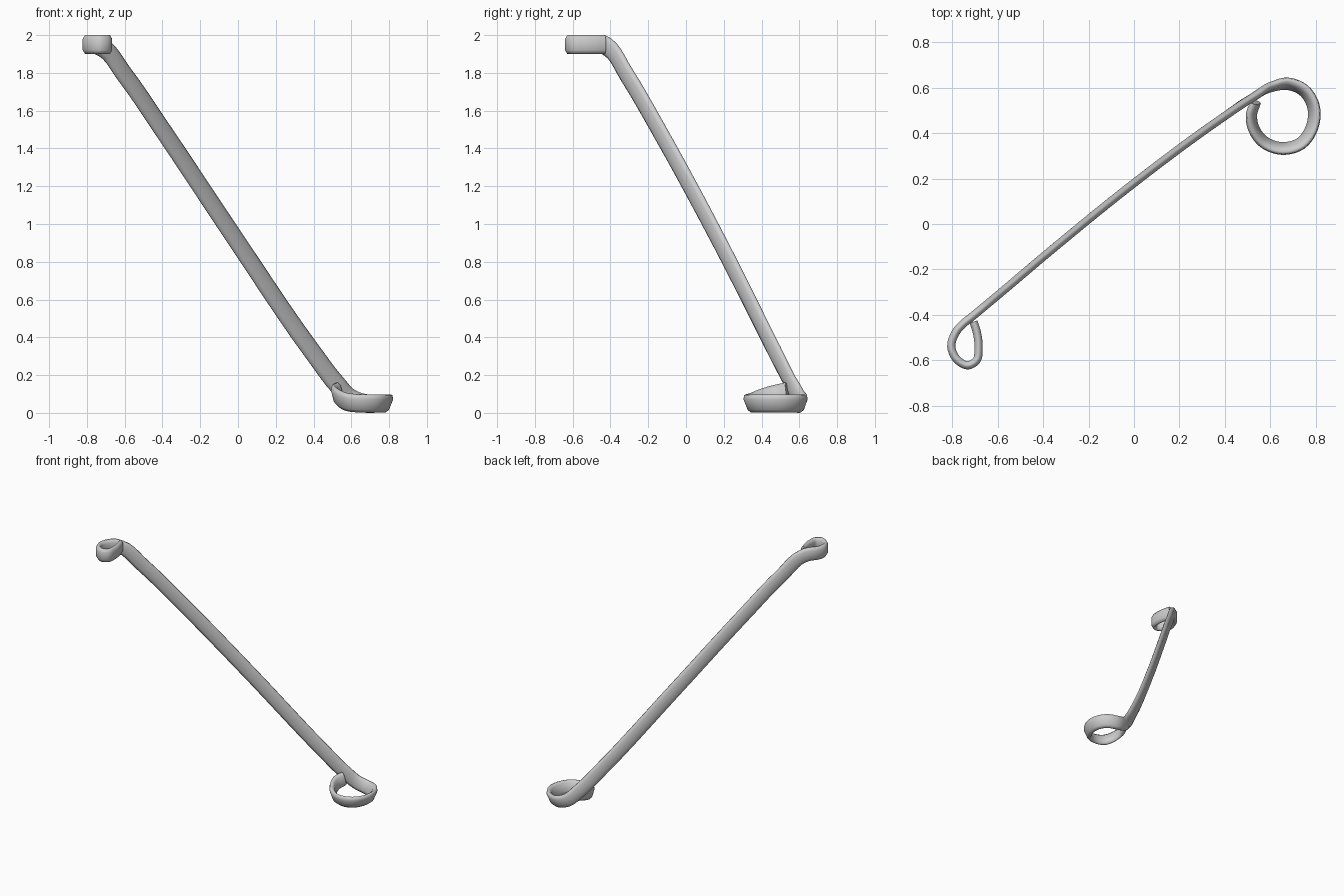
import bpy, bmesh, math
from mathutils import Vector

if "Cube" in bpy.data.objects:
    bpy.data.objects.remove(bpy.data.objects["Cube"])

# Centre line of the bent strip: x, y, z, outward lean in degrees
PATH = [
    # small upper eye
    (-0.706, -0.430, 1.95, 0), (-0.692, -0.475, 1.95, 0), (-0.684, -0.545, 1.95, 0),
    (-0.693, -0.600, 1.95, 0), (-0.730, -0.622, 1.95, 0), (-0.775, -0.600, 1.95, 0),
    (-0.804, -0.540, 1.95, 0), (-0.785, -0.478, 1.95, 0), (-0.755, -0.442, 1.95, 0),
    (-0.718, -0.412, 1.935, 0),
    # long sloping shank
    (-0.60, -0.314, 1.79, 0), (-0.40, -0.145, 1.50, 0), (0.0, 0.180, 0.90, 0),
    (0.40, 0.475, 0.315, 0), (0.53, 0.562, 0.145, 0), (0.60, 0.602, 0.075, 8),
    # large lower eye
    (0.675, 0.617, 0.05, 20), (0.745, 0.590, 0.05, 22), (0.789, 0.520, 0.05, 22),
    (0.785, 0.430, 0.05, 22), (0.735, 0.355, 0.05, 22), (0.655, 0.332, 0.05, 22),
    (0.575, 0.358, 0.058, 20), (0.527, 0.420, 0.083, 16), (0.517, 0.480, 0.10, 14),
    (0.535, 0.535, 0.112, 10),
]

# Bevelled flat section: (thickness, height)
SECTION = [(0.018, -0.03), (0.018, 0.03), (0.006, 0.05), (-0.006, 0.05),
           (-0.018, 0.03), (-0.018, -0.03), (-0.006, -0.05), (0.006, -0.05)]


def smooth_path(points, steps):
    pts = [Vector(p) for p in points]
    pts = [2 * pts[0] - pts[1]] + pts + [2 * pts[-1] - pts[-2]]
    out = []
    for i in range(1, len(pts) - 2):
        a, b, c, d = pts[i - 1:i + 3]
        # chord-scaled tangents avoid overshoot on uneven spacing
        l0, l1, l2 = [max((q - p).xyz.length, 1e-5) for p, q in ((a, b), (b, c), (c, d))]
        m1 = ((b - a) / l0 * l1 + (c - b) / l1 * l0) / (l0 + l1) * l1
        m2 = ((c - b) / l1 * l2 + (d - c) / l2 * l1) / (l1 + l2) * l1
        for s in range(steps):
            t = s / steps
            out.append((2*t**3 - 3*t**2 + 1) * b + (t**3 - 2*t**2 + t) * m1
                       + (3*t**2 - 2*t**3) * c + (t**3 - t**2) * m2)
    return out + [pts[-2]]


def sweep(name, points):
    bm = bmesh.new()
    rings = []
    for i, p in enumerate(points):
        tangent = (points[min(i + 1, len(points) - 1)].xyz - points[max(i - 1, 0)].xyz).normalized()
        side = Vector((0, 0, 1)).cross(tangent).normalized()
        up = tangent.cross(side)
        a = math.radians(p.w)
        n = side * math.cos(a) - up * math.sin(a)
        w = up * math.cos(a) + side * math.sin(a)
        rings.append([bm.verts.new(p.xyz + n * s + w * h) for s, h in SECTION])
    k = len(SECTION)
    for r0, r1 in zip(rings, rings[1:]):
        for j in range(k):
            bm.faces.new((r0[j], r0[(j + 1) % k], r1[(j + 1) % k], r1[j]))
    bm.faces.new(rings[0])
    bm.faces.new(rings[-1])
    bmesh.ops.recalc_face_normals(bm, faces=bm.faces)
    mesh = bpy.data.meshes.new(name)
    bm.to_mesh(mesh)
    bm.free()
    ob = bpy.data.objects.new(name, mesh)
    bpy.context.collection.objects.link(ob)
    bpy.context.view_layer.objects.active = ob
    ob.select_set(True)
    bpy.ops.object.shade_smooth_by_angle(angle=math.radians(62))
    return ob


# One continuous strip forms both eyes and the shank
sweep("double_eye_rod", smooth_path(PATH, 5))
